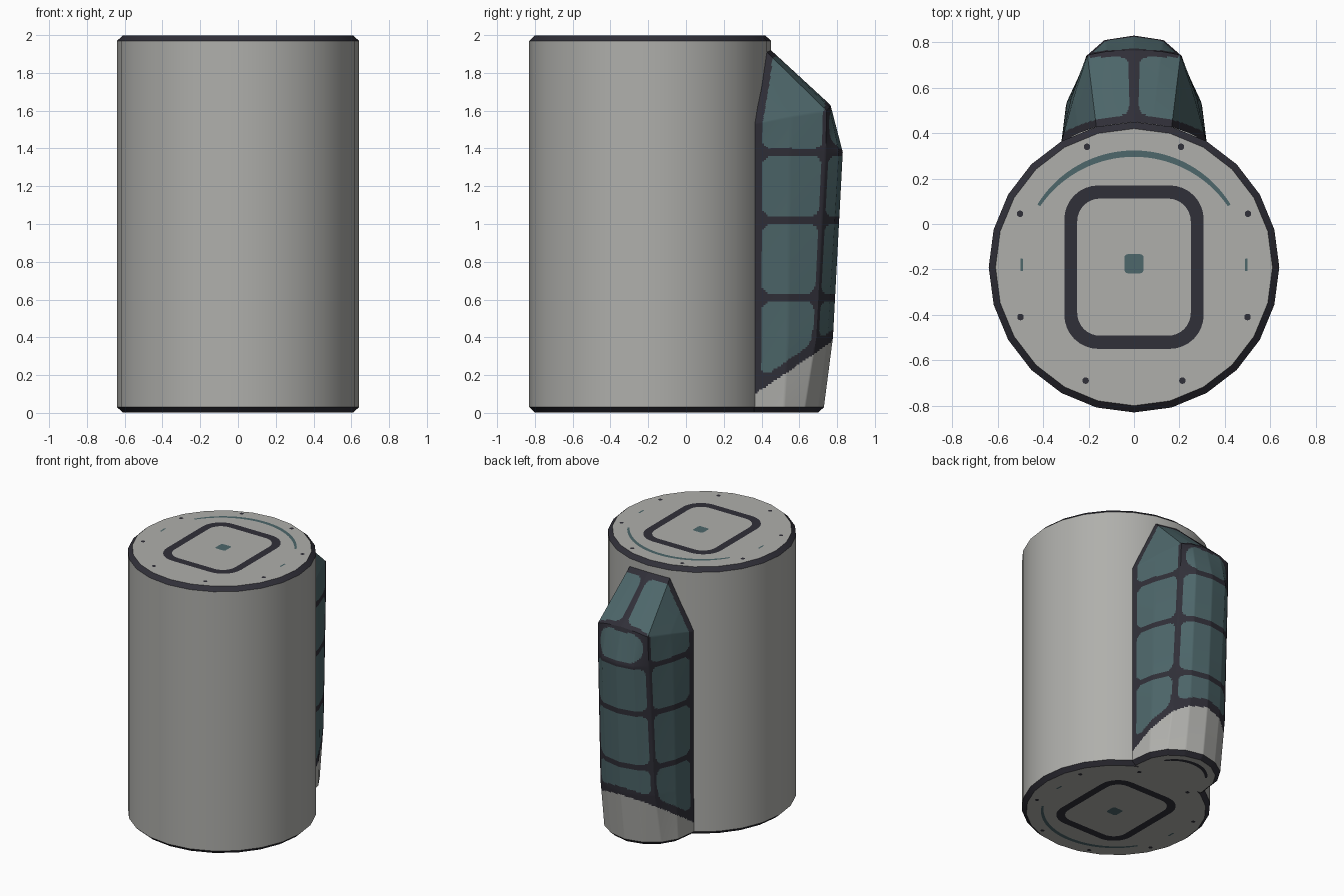
import bpy, math

if "Cube" in bpy.data.objects:
    bpy.data.objects.remove(bpy.data.objects["Cube"])

CY, R = -0.19, 0.64           # main canister axis and radius
Z0, Z1 = 0.002, 1.998         # body ends; thin plates sit at 0 and 2


def material(name, rgb):
    m = bpy.data.materials.new(name)
    m.diffuse_color = (*rgb, 1)
    m.use_nodes = True
    m.node_tree.nodes["Principled BSDF"].inputs["Base Color"].default_value = m.diffuse_color
    return m


MATS = [material("light_grey", (0.43, 0.43, 0.41)),
        material("dark_charcoal", (0.030, 0.029, 0.040)),
        material("teal", (0.075, 0.135, 0.145))]
GREY, DARK, TEAL = 0, 1, 2


def make(name, verts, faces, mats, smooth=True):
    me = bpy.data.meshes.new(name)
    me.from_pydata(verts, [], faces)
    for m in MATS:
        me.materials.append(m)
    for p, i in zip(me.polygons, mats):
        p.material_index = i
    ob = bpy.data.objects.new(name, me)
    bpy.context.collection.objects.link(ob)
    if smooth:
        bpy.ops.object.select_all(action='DESELECT')
        ob.select_set(True)
        bpy.context.view_layer.objects.active = ob
        bpy.ops.object.shade_smooth_by_angle(angle=math.radians(32))
    return ob


# --- main canister with dark chamfered rims
N = 24
verts, faces, mats = [], [], []
for r, z in [(R - 0.03, Z0), (R, 0.03), (R, 1.97), (R - 0.03, Z1)]:
    for i in range(N):
        a = 2 * math.pi * i / N
        verts.append((r * math.cos(a), CY + r * math.sin(a), z))
for j in range(3):
    for i in range(N):
        k = (i + 1) % N
        faces.append((j * N + i, j * N + k, (j + 1) * N + k, (j + 1) * N + i))
        mats.append(GREY if j == 1 else DARK)
faces += [tuple(range(N - 1, -1, -1)), tuple(range(3 * N, 4 * N))]
mats += [GREY, GREY]
make("canister_body", verts, faces, mats)

# --- rear pod: half rows from the canister seam to the centre line
ROWS = [
    [(.29, .36, Z0), (.27, .51, Z0), (.212, .606, Z0), (.117, .672, Z0), (0, .70, Z0)],
    [(.32, .36, .03), (.30, .52, .03), (.235, .63, .03), (.13, .70, .03), (0, .73, .03)],
    [(.32, .36, .40), (.295, .54, .40), (.225, .69, .40), (.13, .75, .40), (0, .778, .40)],
    [(.32, .36, 1.38), (.278, .55, 1.38), (.21, .74, 1.38), (.13, .81, 1.38), (0, .83, 1.38)],
    [(.32, .36, 1.53), (.265, .56, 1.57), (.205, .745, 1.60), (.12, .76, 1.62), (0, .765, 1.63)],
    [(.32, .36, 1.53), (.245, .40, 1.72), (.166, .428, 1.91), (.08, .44, 1.915), (0, .45, 1.92)],
]
ROWS = [r + [(-x, y, z) for x, y, z in r[-2::-1]] for r in ROWS]
USTEPS, VSTEPS = 18, [2, 36, 98, 24, 40]


def inside(dists, r):
    """Rounded intersection of half planes."""
    return sum(max(r - d, 0) ** 2 for d in dists) < r * r


def pod_colour(x, y, z, row, side):
    if row == 0:
        return DARK
    slant = (z - 0.11 - 0.68 * (y - 0.38)) * 0.83
    if slant < 0:
        return GREY
    seam = math.hypot(x, y - CY) - R - 0.03
    edge = 0.74 - 0.05 * (1.38 - z) - 0.022 - y
    if row == 4 or (side and z > 1.38):          # wrap-over roof panels
        edge = 0.735 - y if row == 4 else edge
        return TEAL if inside([seam, edge, z - 1.40, abs(x) - 0.022], 0.04) else DARK
    if not side and z > 1.38:                    # small domed rear panel
        return TEAL if inside([0.175 - abs(x), z - 1.40, 1.60 - z], 0.09) else DARK
    across = [seam, edge] if side else [0.193 + 0.012 * (1.38 - z) - abs(x)]
    for lo, hi in [(1.04, 1.36), (0.63, 1.00), (0.0, 0.59)]:
        if inside(across + [z - lo, hi - z, slant - 0.05], 0.045):
            return TEAL
    return DARK


def lerp(a, b, t):
    return tuple(p + (q - p) * t for p, q in zip(a, b))


grid, row_of = [], []
for j, n in enumerate(VSTEPS):
    for v in range(n + (j == len(VSTEPS) - 1)):
        line = [lerp(a, b, v / n) for a, b in zip(ROWS[j], ROWS[j + 1])]
        fine = [lerp(line[i], line[i + 1], u / USTEPS) for i in range(8) for u in range(USTEPS)]
        grid.append(fine + [line[-1]])
        row_of.append(j)
W = 8 * USTEPS + 1
verts = [p for line in grid for p in line]
faces, mats = [], []
for j in range(len(grid) - 1):
    for i in range(W - 1):
        f = (j * W + i, j * W + i + 1, (j + 1) * W + i + 1, (j + 1) * W + i)
        c = [sum(verts[k][n] for k in f) / 4 for n in range(3)]
        col = i // USTEPS
        faces.append(f)
        mats.append(pod_colour(*c, row_of[j], col < 2 or col > 5))
faces.append(tuple(range(W - 1, -1, -1)))
mats.append(GREY)
make("rear_pod", verts, faces, mats)


# --- flat markings on both ends
def rounded_rect(hx, hy, r, n=8):
    pts = []
    for q, (sx, sy) in enumerate([(1, 1), (-1, 1), (-1, -1), (1, -1)]):
        for k in range(n + 1):
            a = math.pi / 2 * (q + k / n)
            pts.append((sx * (hx - r) + r * math.cos(a), sy * (hy - r) + r * math.sin(a)))
    return pts


def arc(radius, width, half_deg, n=32):
    """Tapered band about +y: outer and inner edges."""
    out, inn = [], []
    for k in range(n + 1):
        t = k / n * 2 - 1
        a = math.pi / 2 + math.radians(half_deg) * t
        w = width / 2 * (1 - 0.5 * t * t)
        out.append(((radius + w) * math.cos(a), (radius + w) * math.sin(a)))
        inn.append(((radius - w) * math.cos(a), (radius - w) * math.sin(a)))
    return out, inn


def plate(name, loops, mat, top, cy=CY, flip=1, closed=False):
    """One loop gives a filled plate, two loops (outer, inner) give a band."""
    z = 2.0 if top else 0.0
    n = len(loops[0])
    vs = [(x, cy + y * flip, z) for lp in loops for x, y in lp]
    if len(loops) == 1:
        fs = [tuple(range(n))]
    else:
        fs = [(i, (i + 1) % n, n + (i + 1) % n, n + i) for i in range(n if closed else n - 1)]
    if (not top) == (flip == 1):
        fs = [f[::-1] for f in fs]
    make(name, vs, fs, [mat] * len(fs), smooth=False)


def shift(pts, dx, dy):
    return [(x + dx, y + dy) for x, y in pts]


for top, tag, flip in [(True, "top", 1), (False, "bottom", -1)]:
    plate(tag + "_square_ring", [rounded_rect(.307, .36, .15), rounded_rect(.25, .302, .10)],
          DARK, top, flip=flip, closed=True)
    plate(tag + "_centre_dot", [shift(rounded_rect(.042, .042, .015), 0, .015)], TEAL, top, flip=flip)
    plate(tag + "_arc", list(arc(.50, .028, 57)), TEAL, top, flip=flip)
    for s in (-1, 1):
        plate(tag + "_side_dash", [shift(rounded_rect(.006, .028, .005), s * .495, .01)], TEAL, top, flip=flip)
        for x, y in [(.207, .53), (.502, .235), (.50, -.22), (.213, -.50)]:
            plate(tag + "_rivet", [shift(rounded_rect(.014, .014, .012, 3), s * x, y)], DARK, top, flip=flip)
plate("pod_bottom_arc", list(arc(.225, .03, 55)), DARK, False, cy=.41)
